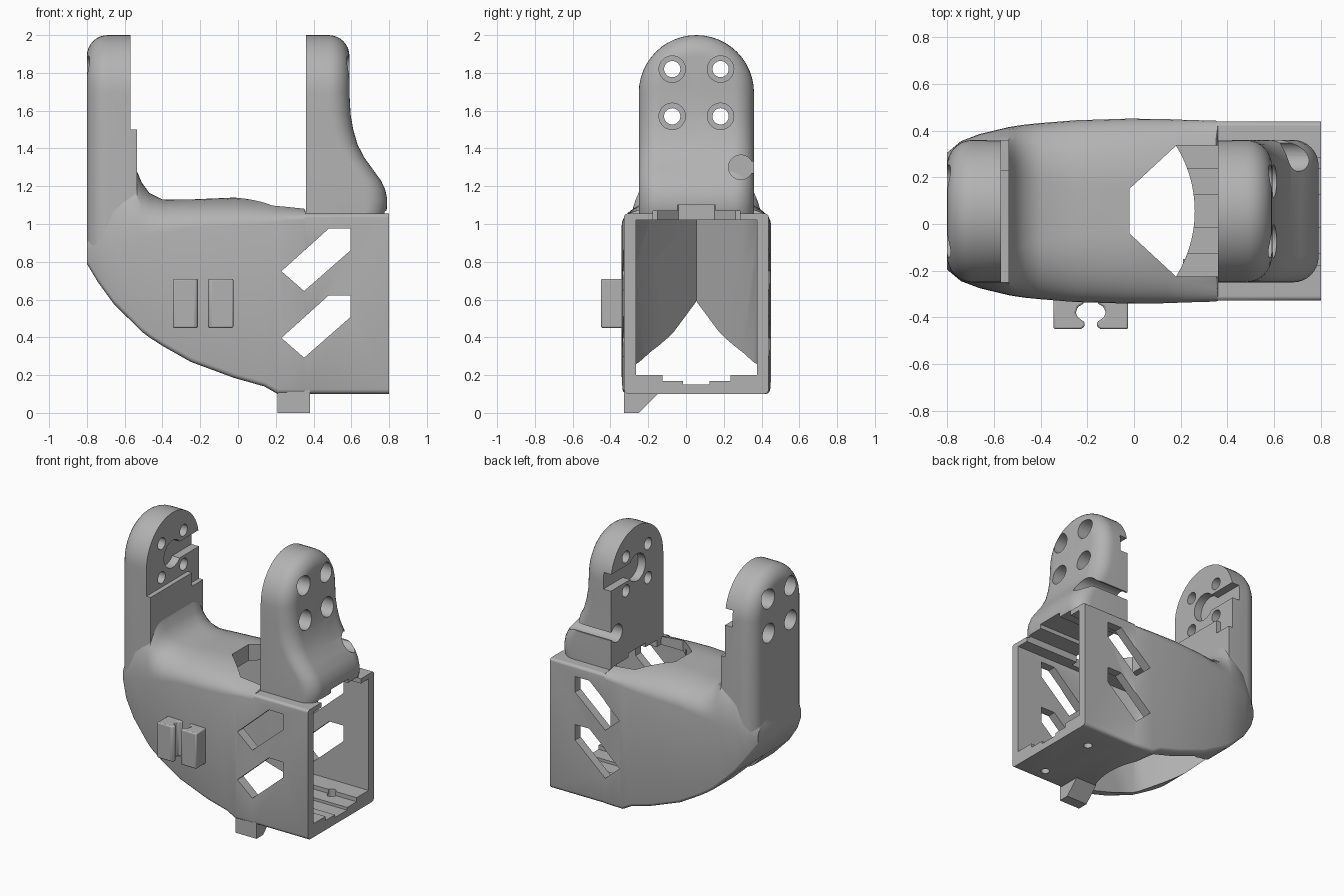
import bpy, bmesh
from math import sin, cos, pi, sqrt

if "Cube" in bpy.data.objects:
    bpy.data.objects.remove(bpy.data.objects["Cube"])

CY = 0.055      # centre line in y
R = 0.305       # arm half width
HUB = 2 - R     # arm pivot height

grey = bpy.data.materials.new("plain grey")
grey.use_nodes = True
grey.diffuse_color = (0.45, 0.45, 0.45, 1)
grey.node_tree.nodes["Principled BSDF"].inputs["Base Color"].default_value = (0.45, 0.45, 0.45, 1)


def finish(name, bm):
    bmesh.ops.remove_doubles(bm, verts=bm.verts, dist=1e-5)
    bmesh.ops.recalc_face_normals(bm, faces=bm.faces)
    mesh = bpy.data.meshes.new(name)
    bm.to_mesh(mesh)
    bm.free()
    mesh.materials.append(grey)
    ob = bpy.data.objects.new(name, mesh)
    bpy.context.collection.objects.link(ob)
    return ob


def prism(name, pts, axis, a, b):
    """Extrude a 2D outline along an axis from a to b."""
    place = {"x": lambda p, t: (t, p[0], p[1]),
             "y": lambda p, t: (p[0], t, p[1]),
             "z": lambda p, t: (p[0], p[1], t)}[axis]
    bm = bmesh.new()
    lo, hi = ([bm.verts.new(place(p, t)) for p in pts] for t in (a, b))
    bm.faces.new(lo)
    bm.faces.new(hi)
    n = len(pts)
    for i in range(n):
        j = (i + 1) % n
        bm.faces.new((lo[i], lo[j], hi[j], hi[i]))
    return finish(name, bm)


def block(name, x, y, z):
    return prism(name, [(x[0], y[0]), (x[1], y[0]), (x[1], y[1]), (x[0], y[1])], "z", *z)


def rod(name, y, z, r, a, b):
    ring = [(y + r * cos(k * pi / 16), z + r * sin(k * pi / 16)) for k in range(32)]
    return prism(name, ring, "x", a, b)


def section(zb, zt, hw, ry, rz):
    """Half-symmetric body section with small lower and wide upper corners."""
    rb = 0.025
    half = [(hw - rb + rb * sin(k * pi / 6), zb + rb - rb * cos(k * pi / 6)) for k in range(4)]
    half += [(hw - ry + ry * cos(k * pi / 20), zt - rz + rz * sin(k * pi / 20)) for k in range(11)]
    return half + [(-y, z) for y, z in reversed(half)]


# Hull stations: x, bottom, top, half width, shoulder width, shoulder height
stations = [
    (-0.80, 0.79, 0.95, 0.25, 0.15, 0.10), (-0.74, 0.69, 1.10, 0.30, 0.20, 0.25),
    (-0.66, 0.58, 1.25, 0.33, 0.20, 0.35), (-0.535, 0.455, 1.28, 0.36, 0.19, 0.38),
    (-0.51, 0.43, 1.22, 0.364, 0.20, 0.30), (-0.47, 0.40, 1.165, 0.37, 0.22, 0.23),
    (-0.40, 0.355, 1.13, 0.377, 0.25, 0.18), (-0.25, 0.27, 1.13, 0.389, 0.29, 0.15),
    (-0.02, 0.185, 1.14, 0.396, 0.30, 0.15), (0.14, 0.14, 1.13, 0.394, 0.30, 0.13),
    (0.21, 0.10, 1.12, 0.391, 0.30, 0.11), (0.35, 0.10, 1.10, 0.387, 0.30, 0.08),
    (0.36, 0.10, 1.055, 0.383, 0.02, 0.02), (0.80, 0.10, 1.055, 0.383, 0.02, 0.02)]
bm = bmesh.new()
rings = [[bm.verts.new((s[0], CY + y, z)) for y, z in section(*s[1:])] for s in stations]
for p, q in zip(rings, rings[1:]):
    for i in range(len(p)):
        j = (i + 1) % len(p)
        bm.faces.new((p[i], p[j], q[j], q[i]))
bm.faces.new(rings[0])
bm.faces.new(rings[-1])
body = finish("body_shell", bm)


def arm(name, inner, outer, legs, fillet, side):
    """Round-topped arm; legs lists (height, outer x) from the foot up."""
    bm = bmesh.new()
    path = [(z, xo, 0) for z, xo in legs]
    path += [(HUB, outer, k * pi / 24) for k in range(25)]
    path += [(z, xo, pi) for z, xo in reversed(legs)]
    rows = []
    for z, xo, a in path:
        prof = [(inner, 0), (inner, R)]
        prof += [(xo - fillet + fillet * sin(k * pi / 16), R - fillet + fillet * cos(k * pi / 16))
                 for k in range(9)] + [(xo, 0)]
        rows.append([bm.verts.new((side * x, CY + r * cos(a), z + r * sin(a))) for x, r in prof])
    for p, q in zip(rows, rows[1:]):
        for i in range(len(p) - 1):
            bm.faces.new((p[i], p[i + 1], q[i + 1], q[i]))
    bmesh.ops.remove_doubles(bm, verts=bm.verts, dist=1e-5)
    bmesh.ops.dissolve_degenerate(bm, edges=bm.edges, dist=1e-5)
    bmesh.ops.holes_fill(bm, edges=[e for e in bm.edges if e.is_boundary], sides=0)
    return finish(name, bm)


flare = [(1.04, 0.775), (1.08, 0.788), (1.13, 0.79), (1.18, 0.78), (1.23, 0.757), (1.29, 0.713),
         (1.35, 0.67), (1.42, 0.633), (1.5, 0.61), (1.58, 0.596)]
left_arm = arm("flared_arm", 0.36, 0.59, flare, 0.11, 1)
right_arm = arm("straight_arm", 0.535, 0.80, [(0.85, 0.80)], 0.11, -1)

# Cavity, open underneath behind a rounded floor edge
nose = [(-0.22, CY + 0.32), (-0.34, CY + 0.245), (-0.67, CY), (-0.34, CY - 0.245), (-0.22, CY - 0.32)]
cavity = prism("cavity", [(0.9, CY + 0.32)] + nose + [(0.9, CY - 0.32)], "z", 0.2, 1.02)
rim = [(-0.27 + sqrt(0.281 - t * t), CY + t) for t in (k * 0.04 for k in range(-8, 9))]
under = prism("under_opening", nose + rim, "z", -0.1, 0.8)
roof = prism("roof_opening", [(-0.02, -0.04), (-0.02, 0.15), (0.18, 0.335), (0.36, 0.335),
                              (0.36, -0.225), (0.18, -0.225)], "z", 0.9, 1.3)
shared = [cavity]
for w, zl, zh in ((0.18, 0.17, 0.5), (0.07, 0.15, 0.5), (0.23, 0.8, 1.07), (0.1, 0.8, 1.1)):
    shared.append(block("rail_groove", (0.1, 0.9), (CY - w, CY + w), (zl, zh)))

# Side windows and floor screw holes
body_cuts = shared + [under, roof]
for dz in (0, -0.353):
    pts = [(0.23, 0.75), (0.48, 0.975), (0.595, 0.975), (0.595, 0.86), (0.35, 0.645)]
    body_cuts.append(prism("window", [(x, z + dz) for x, z in pts], "y", -1, 1))
for y in (-0.22, 0.23):
    hole = [(0.6 + 0.03 * cos(k * pi / 8), y + 0.03 * sin(k * pi / 8)) for k in range(16)]
    body_cuts.append(prism("floor_hole", hole, "z", 0, 0.3))

# Arm screw holes with counterbores
holes, bores = [], []
for y in (CY - 0.128, CY + 0.128):
    for z in (HUB - 0.125, HUB + 0.125):
        holes.append(rod("screw_hole", y, z, 0.043, -1, 1))
        for a, b in ((0.47, 1), (-1, -0.68)):
            bores.append(rod("counterbore", y, z, 0.07, a, b))
arm_cuts = holes + bores

# Hub recess and cable slot on each inner face
left_cuts = shared + arm_cuts + [
    rod("hub_recess", CY, HUB, 0.1, 0.2, 0.42),
    block("hub_slot", (0.2, 0.42), (CY, 0.5), (HUB - 0.06, HUB + 0.06)),
    rod("cable_eye", 0.29, 1.3, 0.065, 0.3, 1),
    block("cable_neck", (0.3, 1), (0.3, 0.5), (1.27, 1.33))]
right_cuts = [cavity] + arm_cuts + [
    block("face_step", (-0.57, -0.4), (-0.5, 0.6), (1.5, 2.2)),
    block("edge_step", (-0.57, -0.4), (0.23, 0.6), (1.4, 2.2)),
    rod("hub_recess", CY, HUB, 0.1, -0.63, -0.3),
    block("hub_slot", (-0.63, -0.3), (CY, 0.5), (HUB - 0.06, HUB + 0.06))]


def carve(ob, cutters):
    bpy.context.view_layer.objects.active = ob
    for c in cutters:
        m = ob.modifiers.new("cut", "BOOLEAN")
        m.operation, m.solver, m.object = "DIFFERENCE", "EXACT", c
        bpy.ops.object.modifier_apply(modifier=m.name)


carve(body, body_cuts)
carve(left_arm, left_cuts)
carve(right_arm, right_cuts)
for c in set(body_cuts + left_cuts + right_cuts):
    bpy.data.objects.remove(c)

# Cable clip jaws on the front wall
parts = [body, left_arm, right_arm]
jaw = [(0.16, -0.31), (0.16, -0.45), (0.04, -0.45), (0.026, -0.437), (0.026, -0.42), (0.055, -0.4),
       (0.065, -0.38), (0.055, -0.355), (0.03, -0.34), (0.03, -0.31)]
for s, side in ((1, "left"), (-1, "right")):
    clip = prism(side + "_clip_jaw", [(-0.185 + s * u, y) for u, y in jaw], "z", 0.45, 0.71)
    bev = clip.modifiers.new("soft edges", "BEVEL")
    bev.width, bev.segments = 0.008, 2
    parts.append(clip)

# Foot tab under the front wall
parts.append(prism("foot_tab", [(-0.328, 0), (-0.25, 0), (-0.15, 0.1), (-0.15, 0.12), (-0.328, 0.12)],
                   "x", 0.21, 0.38))

bpy.ops.object.select_all(action="DESELECT")
for ob in parts:
    ob.select_set(True)
bpy.context.view_layer.objects.active = body
bpy.ops.object.shade_smooth_by_angle(angle=0.6)
